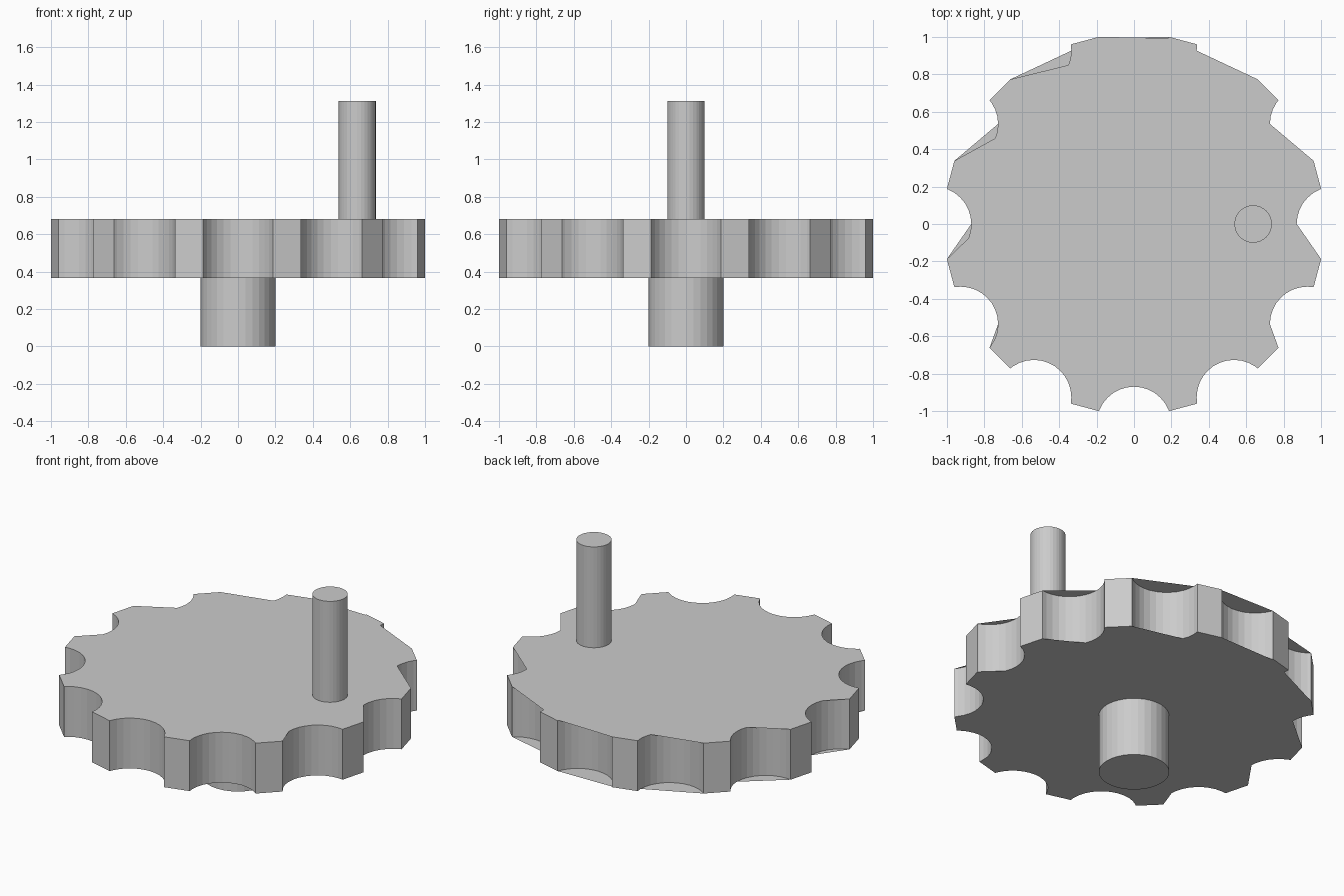
import bpy, bmesh
from math import cos, sin, acos, radians, degrees

if "Cube" in bpy.data.objects:
    bpy.data.objects.remove(bpy.data.objects["Cube"])

R, D, r = 1.018, 1.07, 0.2          # wheel radius, scallop centre distance, scallop radius
Z0, Z1 = 0.367, 0.682
A = degrees(acos((D*D + R*R - r*r) / (2*D*R)))
B = degrees(acos((D*D + r*r - R*R) / (2*D*r)))
STEP = 11.25


def cylinder(name, x, radius, z0, z1):
    bpy.ops.mesh.primitive_cylinder_add(vertices=32, radius=radius, depth=z1 - z0,
                                        location=(x, 0, (z0 + z1) / 2))
    bpy.context.object.name = name


# Scalloped wheel: walls follow every arc, caps bridge straight over part of each scallop
def outline():
    pts = []                         # (x, y, scallop angle or None at a tooth corner)
    for k in range(12):
        t = k * 30
        cx, cy = D * cos(radians(t)), D * sin(radians(t))
        lo, hi = t + 180 - B, t + 180 + B
        pts.append((R*cos(radians(t - A)), R*sin(radians(t - A)), None))
        for i in range(int(hi // STEP), int(lo // STEP), -1):
            p = radians(i * STEP)
            pts.append((cx + r*cos(p), cy + r*sin(p), i * STEP % 360))
        pts.append((R*cos(radians(t + A)), R*sin(radians(t + A)), None))
    return pts


pts = outline()
bm = bmesh.new()
low = [bm.verts.new((x, y, Z0)) for x, y, _ in pts]
high = [bm.verts.new((x, y, Z1)) for x, y, _ in pts]
n = len(pts)
for i in range(n):
    j = (i + 1) % n
    bm.faces.new((low[i], low[j], high[j], high[i]))


def cap(verts, skip_from, skip_to, flip):
    kept = [v for v, p in zip(verts, pts)
            if p[2] is None or not skip_from + .01 < p[2] < skip_to - .01]
    bm.faces.new(kept[::-1] if flip else kept)


cap(high, 180, 337.5, False)
cap(low, 202.5, 360, True)
mesh = bpy.data.meshes.new("scalloped_wheel")
bm.to_mesh(mesh)
bm.free()
bpy.context.collection.objects.link(bpy.data.objects.new("scalloped_wheel", mesh))

# Hub below and crank peg above
cylinder("hub", 0, 0.2, 0, Z0)
cylinder("crank_peg", 0.637, 0.1, Z1, 1.313)
